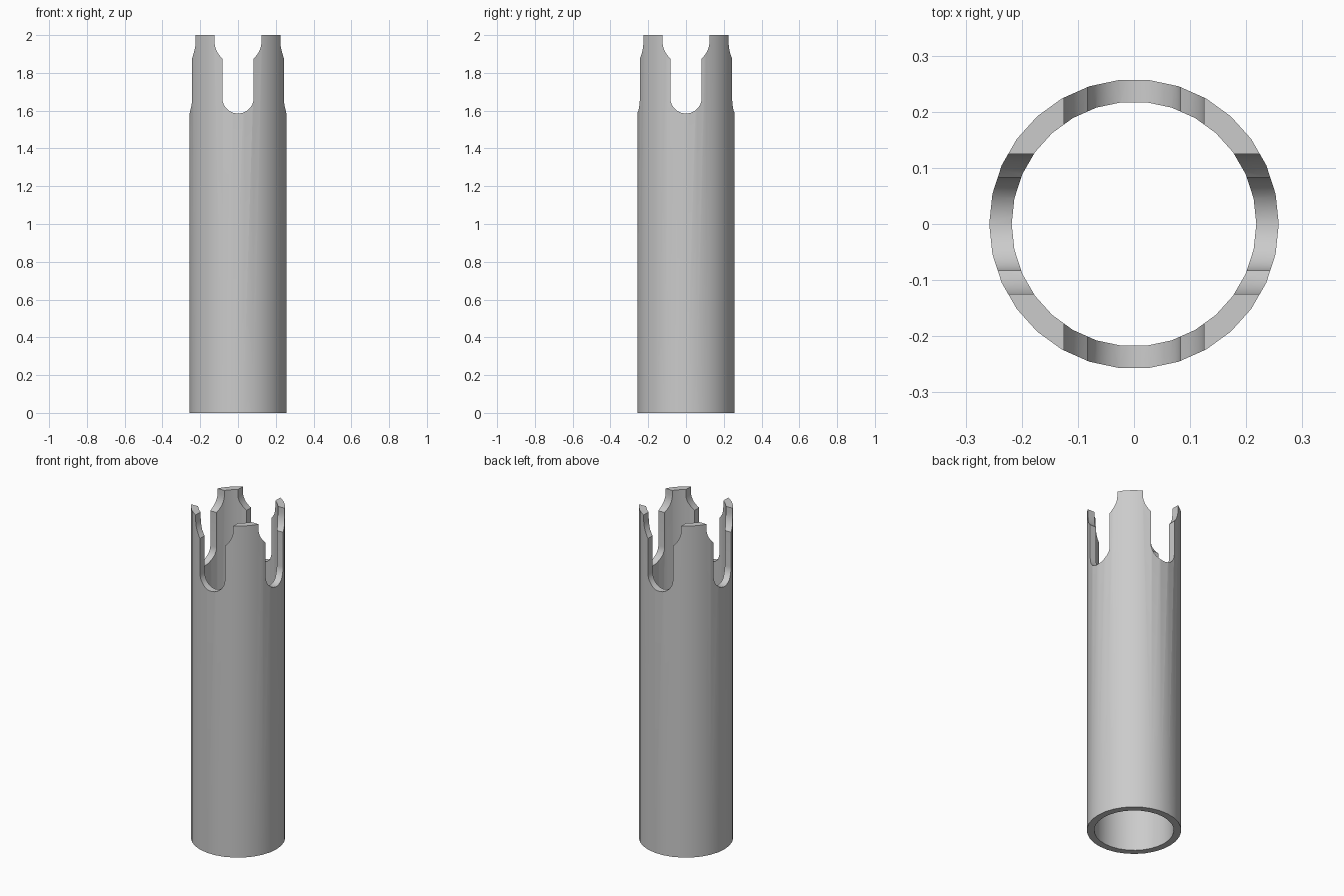
import bpy, bmesh
from math import sin, cos, pi, asin, radians

cube = bpy.data.objects.get("Cube")
if cube:
    bpy.data.objects.remove(cube, do_unlink=True)

SIDES, OUTER, INNER, HEIGHT = 30, 0.258, 0.218, 2.0
SLOT, FLARE = 0.083, 0.125          # half widths of the slot and its mouth
SLOT_Z, FLARE_Z = 1.668, 1.97       # arc centres

grey = bpy.data.materials.new("plain grey")
grey.use_nodes = True
colour = (0.6, 0.6, 0.6, 1)
grey.diffuse_color = colour
grey.node_tree.nodes["Principled BSDF"].inputs["Base Color"].default_value = colour


def make_object(name, bm):
    bmesh.ops.recalc_face_normals(bm, faces=bm.faces)
    mesh = bpy.data.meshes.new(name)
    bm.to_mesh(mesh)
    bm.free()
    mesh.materials.append(grey)
    obj = bpy.data.objects.new(name, mesh)
    bpy.context.collection.objects.link(obj)
    return obj


# Hollow tube
bm = bmesh.new()
section = [(OUTER, 0), (OUTER, HEIGHT), (INNER, HEIGHT), (INNER, 0)]
rings = [[bm.verts.new((r * cos(2 * pi * i / SIDES), r * sin(2 * pi * i / SIDES), z))
          for r, z in section] for i in range(SIDES)]
for a, b in zip(rings, rings[1:] + rings[:1]):
    for k in range(4):
        n = (k + 1) % 4
        bm.faces.new((a[k], b[k], b[n], a[n]))
tube = make_object("slotted_tube", bm)


# Round-bottomed slot with a flared mouth, cut right through the tube
def arc(radius, z, start, end, steps):
    angles = [start + (end - start) * i / steps for i in range(steps + 1)]
    return [(radius * sin(t), z - radius * cos(t)) for t in angles]


neck = asin(SLOT / FLARE)
profile = [(-FLARE, HEIGHT + 0.1)]
profile += arc(FLARE, FLARE_Z, -pi / 2, -neck, 6)
profile += arc(SLOT, SLOT_Z, -pi / 2, pi / 2, 20)
profile += arc(FLARE, FLARE_Z, neck, pi / 2, 6)
profile += [(FLARE, HEIGHT + 0.1)]

cutters = []
for name, turn in (("front_back_cutter", 0), ("side_cutter", pi / 2)):
    bm = bmesh.new()
    face = bm.faces.new([bm.verts.new((x, -0.5, z)) for x, z in profile])
    sweep = bmesh.ops.extrude_face_region(bm, geom=[face])["geom"]
    bmesh.ops.translate(bm, vec=(0, 1, 0),
                        verts=[v for v in sweep if isinstance(v, bmesh.types.BMVert)])
    cutter = make_object(name, bm)
    cutter.rotation_euler.z = turn
    cutter.hide_render = True
    cutters.append(cutter)
    cut = tube.modifiers.new(name, "BOOLEAN")
    cut.operation = "DIFFERENCE"
    cut.solver = "EXACT"
    cut.object = cutter

# Bake the cuts and remove the cutters
bpy.context.view_layer.update()
graph = bpy.context.evaluated_depsgraph_get()
finished = bpy.data.meshes.new_from_object(tube.evaluated_get(graph))
tube.modifiers.clear()
tube.data = finished
finished.name = "slotted_tube"
for cutter in cutters:
    bpy.data.objects.remove(cutter, do_unlink=True)

# Smooth walls, crisp rims
bpy.ops.object.select_all(action="DESELECT")
tube.select_set(True)
bpy.context.view_layer.objects.active = tube
bpy.ops.object.shade_smooth_by_angle(angle=radians(30))
